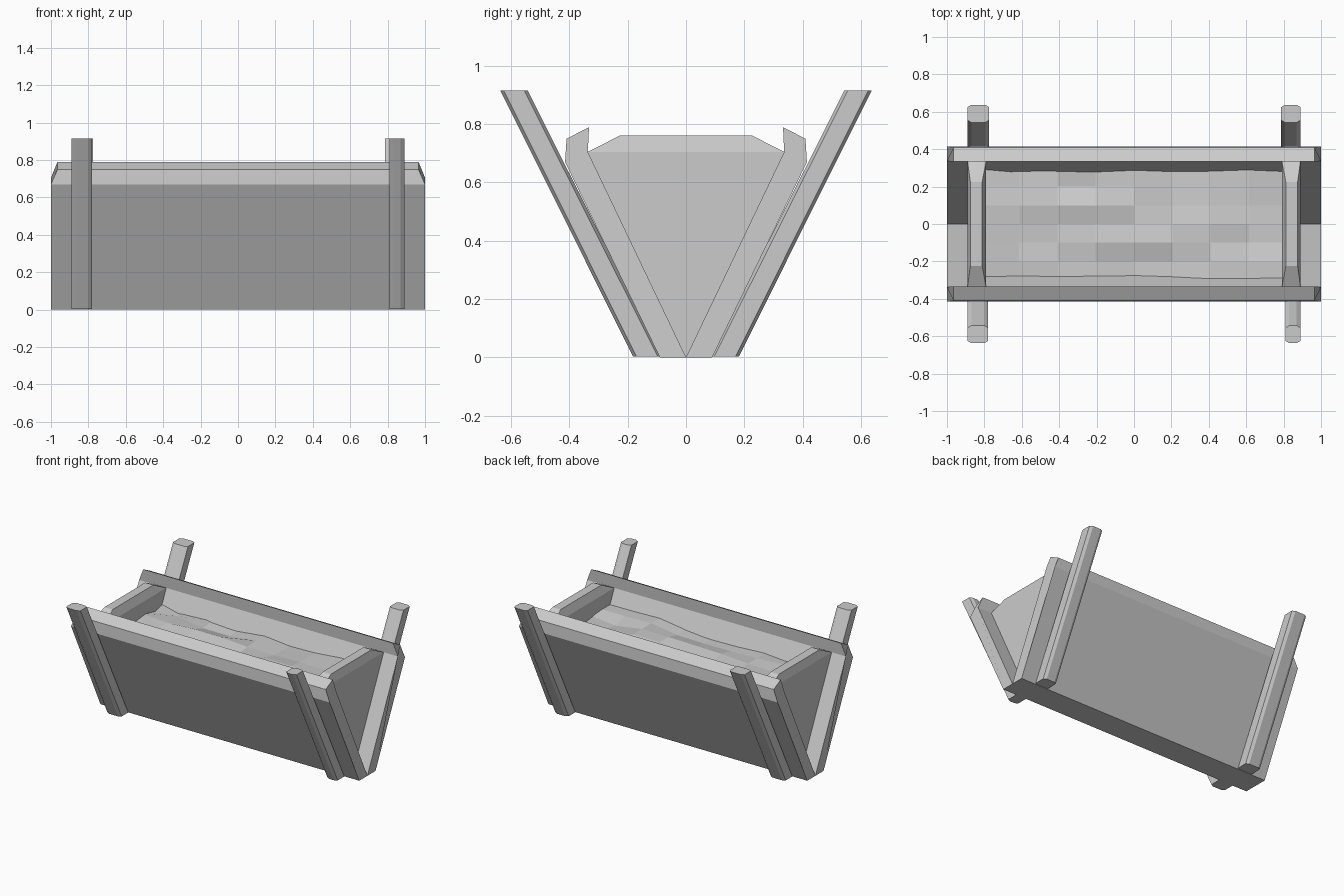
import bpy, bmesh, random
from mathutils import Vector

if "Cube" in bpy.data.objects:
    bpy.data.objects.remove(bpy.data.objects["Cube"])

random.seed(4)


def make_object(name, verts, faces):
    mesh = bpy.data.meshes.new(name)
    mesh.from_pydata(verts, [], faces)
    bm = bmesh.new()
    bm.from_mesh(mesh)
    if len(faces) < 30:
        bmesh.ops.recalc_face_normals(bm, faces=bm.faces)
    bm.to_mesh(mesh)
    bm.free()
    obj = bpy.data.objects.new(name, mesh)
    bpy.context.collection.objects.link(obj)
    return obj


def loft(name, rings):
    """Skin equal-length closed rings and cap both ends."""
    n = len(rings[0])
    verts = [v for ring in rings for v in ring]
    faces = [(r * n + i, r * n + (i + 1) % n, (r + 1) * n + (i + 1) % n, (r + 1) * n + i)
             for r in range(len(rings) - 1) for i in range(n)]
    faces += [tuple(range(n)), tuple(range(len(verts) - n, len(verts)))]
    return make_object(name, verts, faces)


# Sloping side boards: (y, z, half length), lip shortened at its top corners
board = [(0, 0, 1), (0.09, 0, 1), (0.415, 0.67, 1),
         (0.41, 0.75, 0.965), (0.333, 0.79, 0.965), (0.337, 0.705, 1)]
for side, label in ((-1, "front"), (1, "back")):
    loft(label + "_side_board",
         [[(sx * h, side * y, z) for y, z, h in board] for sx in (-1, 1)])

# Leaning legs with chamfered long edges: (side, x min, x max)
legs = [(-1, -0.89, -0.78), (-1, 0.81, 0.89), (1, -0.89, -0.775), (1, 0.787, 0.89)]
for side, x0, x1 in legs:
    c, d = 0.02, 0.012
    rings = []
    for yi, yo, z in ((0.085, 0.182, 0.003), (0.543, 0.637, 0.915)):
        section = [(x0 + c, yi), (x1 - c, yi), (x1, yi + d), (x1, yo - d),
                   (x1 - c, yo), (x0 + c, yo), (x0, yo - d), (x0, yi + d)]
        rings.append([(x, side * y, z) for x, y in section])
    loft(("front" if side < 0 else "back") + ("_left_leg" if x0 < 0 else "_right_leg"), rings)

# Triangular end boards with a tapered cap
for sx, label in ((-1, "left"), (1, "right")):
    levels = [(0.01, 0, 0.79, 0.89), (0.337, 0.705, 0.79, 0.89), (0.225, 0.762, 0.812, 0.875)]
    loft(label + "_end_board",
         [[(sx * a, -y, z), (sx * b, -y, z), (sx * b, y, z), (sx * a, y, z)]
          for y, z, a, b in levels])

# Uneven faceted feed surface
nx, ny = 8, 6
verts = [(-0.82 + 1.64 * i / nx, -0.3 + 0.6 * j / ny, 0.595 + random.uniform(-0.02, 0.02))
         for j in range(ny + 1) for i in range(nx + 1)]
w = nx + 1
faces = [(j * w + i, j * w + i + 1, (j + 1) * w + i + 1, (j + 1) * w + i)
         for j in range(ny) for i in range(nx)]
make_object("feed", verts, faces)
